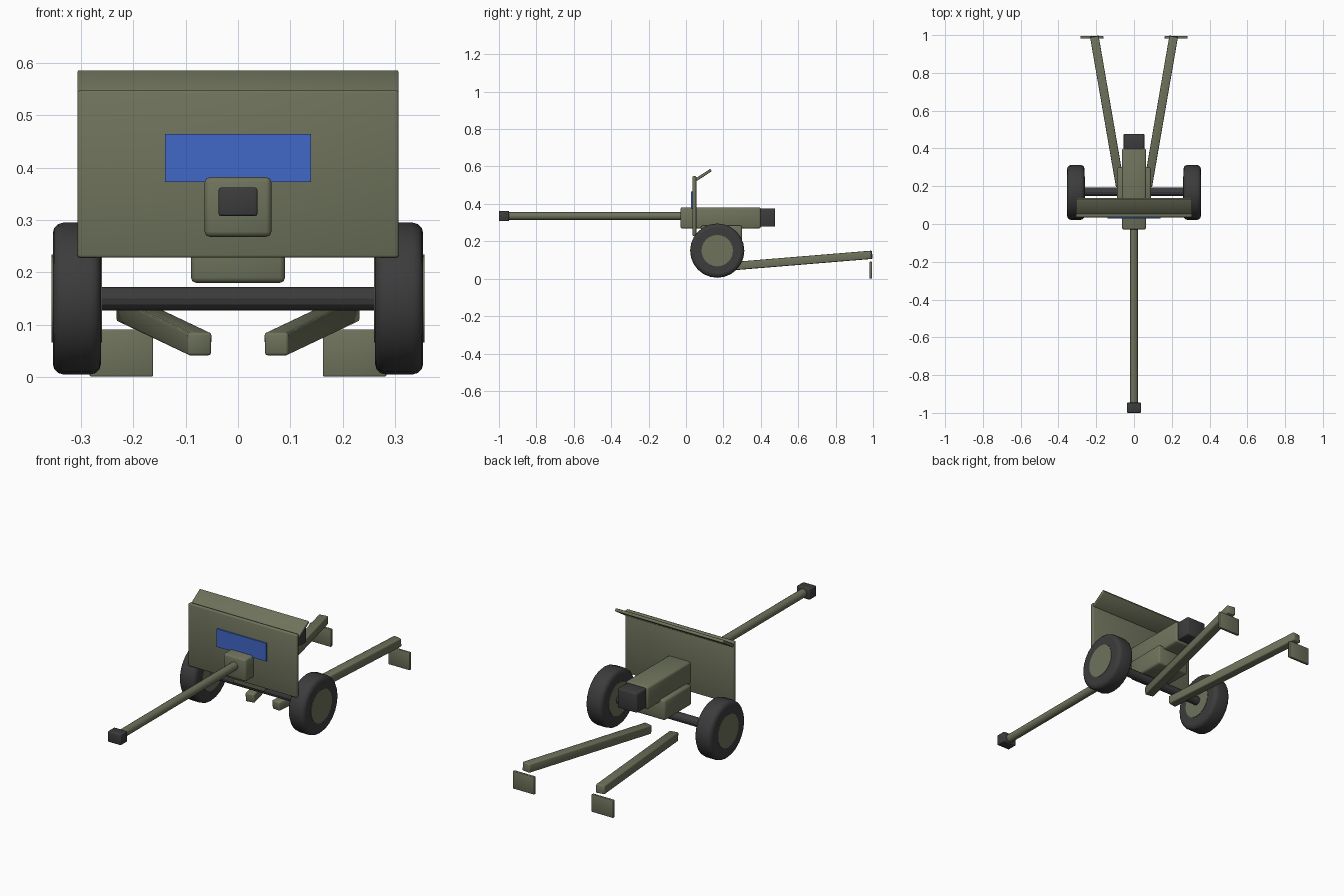
import bpy, bmesh, math
from mathutils import Matrix, Vector

if "Cube" in bpy.data.objects:
    bpy.data.objects.remove(bpy.data.objects["Cube"], do_unlink=True)


def material(name, rgb):
    m = bpy.data.materials.new(name)
    m.use_nodes = True
    m.diffuse_color = (*rgb, 1)
    m.node_tree.nodes["Principled BSDF"].inputs["Base Color"].default_value = (*rgb, 1)
    return m


olive = material("olive paint", (0.155, 0.17, 0.105))
dark = material("dark rubber and steel", (0.045, 0.045, 0.046))
blue = material("blue panel", (0.052, 0.14, 0.58))


def finish(name, bm, mat, smooth):
    mesh = bpy.data.meshes.new(name)
    for f in bm.faces:
        f.smooth = smooth
    bm.to_mesh(mesh)
    bm.free()
    mesh.materials.append(mat)
    ob = bpy.data.objects.new(name, mesh)
    bpy.context.collection.objects.link(ob)
    return ob


def box(name, center, size, mat, bevel=0.0, rot=None):
    """Bevelled block of the given full size."""
    bm = bmesh.new()
    bmesh.ops.create_cube(bm, size=1)
    bmesh.ops.scale(bm, vec=size, verts=bm.verts)
    if bevel:
        bmesh.ops.bevel(bm, geom=bm.edges[:], offset=bevel, segments=2,
                        profile=0.5, affect='EDGES')
    matrix = Matrix.Translation(center)
    if rot:
        matrix = matrix @ rot
    bm.transform(matrix)
    return finish(name, bm, mat, bevel > 0)


def cylinder(name, center, radius, length, axis, mat, sides, bevel=0.0, smooth=True):
    """Cylinder along the x or y axis, with optional rounded rims."""
    bm = bmesh.new()
    bmesh.ops.create_cone(bm, cap_ends=True, segments=sides, radius1=radius,
                          radius2=radius, depth=length)
    if bevel:
        rims = [e for e in bm.edges if any(len(f.verts) > 4 for f in e.link_faces)]
        bmesh.ops.bevel(bm, geom=rims, offset=bevel, segments=3,
                        profile=0.5, affect='EDGES')
    turn = Matrix.Rotation(math.pi / 2, 4, 'Y' if axis == 'x' else 'X')
    bm.transform(Matrix.Translation(center) @ turn)
    ob = finish(name, bm, mat, False)
    if smooth:
        for p in ob.data.polygons:
            p.use_smooth = len(p.vertices) <= 4
    return ob


# Gun: barrel, muzzle, cradle and breech
cylinder("barrel", (0, -0.48, 0.335), 0.021, 0.96, 'y', olive, 16)
box("muzzle_brake", (0, -0.973, 0.335), (0.074, 0.054, 0.054), dark, 0.004)
box("cradle", (0, 0.185, 0.325), (0.128, 0.43, 0.114), olive, 0.01)
box("breech", (0, 0.43, 0.327), (0.11, 0.092, 0.098), dark, 0.005)
box("lower_carriage", (0, 0.19, 0.232), (0.18, 0.22, 0.104), olive, 0.01)

# Shield with tilted top flap and painted front panel
box("shield", (0, 0.045, 0.388), (0.614, 0.02, 0.32), olive, 0.005)
box("shield_flap", (0, 0.094, 0.555), (0.614, 0.095, 0.015), olive, 0.003,
    Matrix.Rotation(math.radians(33), 4, 'X'))
box("shield_panel", (0, 0.032, 0.419), (0.28, 0.008, 0.092), blue)

# Axle
cylinder("axle", (0, 0.17, 0.15), 0.0225, 0.6, 'x', dark, 12, smooth=False)

# Wheels, trail legs and spades on both sides
for side, s in (("left", 1), ("right", -1)):
    cylinder(side + "_tyre", (s * 0.308, 0.167, 0.15), 0.145, 0.092, 'x', dark, 24, 0.02)
    cylinder(side + "_hub", (s * 0.308, 0.167, 0.15), 0.084, 0.096, 'x', olive, 24)
    start, end = Vector((s * 0.073, 0.2, 0.063)), Vector((s * 0.21, 0.993, 0.128))
    leg = end - start
    box(side + "_trail", (start + end) / 2, (0.046, leg.length, 0.044), olive, 0.005,
        leg.to_track_quat('Y', 'Z').to_matrix().to_4x4())
    box(side + "_spade", (s * 0.223, 0.988, 0.046), (0.122, 0.014, 0.09), olive, 0.003)
